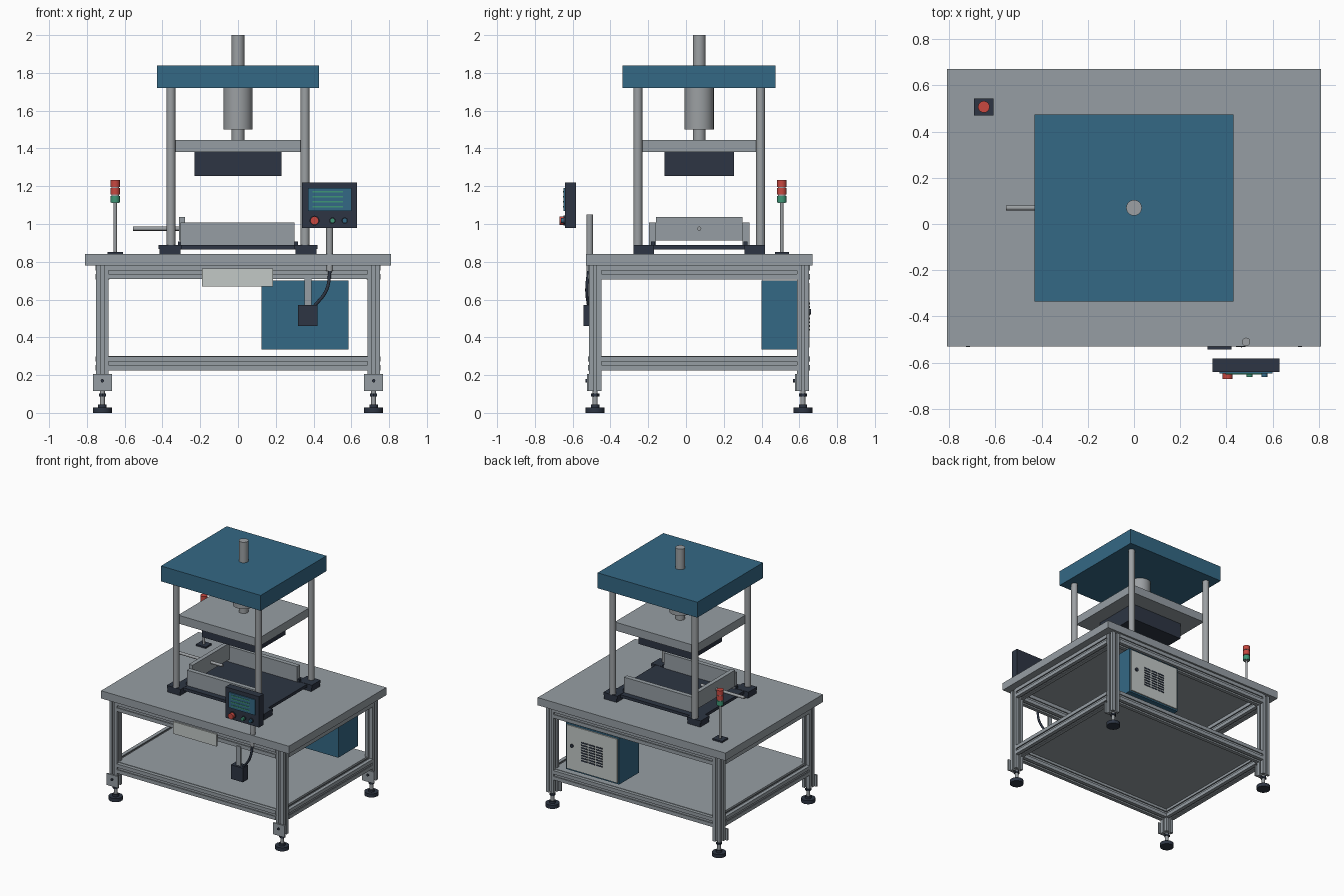
import bpy, bmesh, math
from mathutils import Vector, Matrix

if "Cube" in bpy.data.objects:
    bpy.data.objects.remove(bpy.data.objects["Cube"])


def colour(name, r, g, b):
    m = bpy.data.materials.new(name)
    lin = [((c / 255 + 0.055) / 1.055) ** 2.4 for c in (r, g, b)]
    m.diffuse_color = (*lin, 1)
    m.use_nodes = True
    m.node_tree.nodes["Principled BSDF"].inputs["Base Color"].default_value = m.diffuse_color
    return m


GREY = colour("machine_grey", 150, 158, 164)
STEEL = colour("steel", 156, 160, 163)
BLUE = colour("press_blue", 52, 104, 133)
DARK = colour("dark_slate", 45, 53, 67)
PALE = colour("pale_grey", 194, 200, 198)
RED = colour("signal_red", 200, 72, 64)
GREEN = colour("signal_green", 62, 150, 118)
PY = 0.07          # depth centre of the press


def finish(name, bm, mat):
    """Turn a bmesh into an object, smooth with sharp edges kept."""
    bmesh.ops.recalc_face_normals(bm, faces=bm.faces)
    for f in bm.faces:
        f.smooth = True
    for e in bm.edges:
        e.smooth = e.calc_face_angle(3.2) < math.radians(35)
    me = bpy.data.meshes.new(name)
    bm.to_mesh(me)
    bm.free()
    me.materials.append(mat)
    ob = bpy.data.objects.new(name, me)
    bpy.context.collection.objects.link(ob)
    return ob


def box(name, x, y, z, mat):
    """Box from (min, max) pairs."""
    bm = bmesh.new()
    bmesh.ops.create_cube(bm, size=1)
    for v in bm.verts:
        v.co = Vector([(a + b) / 2 + c * (b - a) for (a, b), c in zip((x, y, z), v.co)])
    return finish(name, bm, mat)


def rod(name, start, end, r, mat, n=24):
    """Cylinder between two points."""
    a, b = Vector(start), Vector(end)
    bm = bmesh.new()
    m = Matrix.Translation((a + b) / 2) @ (b - a).to_track_quat('Z', 'Y').to_matrix().to_4x4()
    bmesh.ops.create_cone(bm, cap_ends=True, segments=n, radius1=r, radius2=r,
                          depth=(b - a).length, matrix=m)
    return finish(name, bm, mat)


def extrusion(name, start, end, size):
    """Slotted aluminium profile between two points."""
    a, b = Vector(start), Vector(end)
    side = [(-.5, -.5), (-.12, -.5), (-.12, -.39), (-.21, -.39), (-.21, -.27),
            (.21, -.27), (.21, -.39), (.12, -.39), (.12, -.5)]
    bm = bmesh.new()
    ring = []
    for k in range(4):
        turn = Matrix.Rotation(k * math.pi / 2, 3, 'Z')
        ring += [bm.verts.new(turn @ Vector((u * size, v * size, 0))) for u, v in side]
    face = bm.faces.new(ring)
    out = bmesh.ops.extrude_face_region(bm, geom=[face])
    top = [g for g in out["geom"] if isinstance(g, bmesh.types.BMVert)]
    bmesh.ops.translate(bm, verts=top, vec=(0, 0, (b - a).length))
    m = Matrix.Translation(a) @ (b - a).to_track_quat('Z', 'Y').to_matrix().to_4x4()
    bmesh.ops.transform(bm, matrix=m, verts=bm.verts)
    return finish(name, bm, GREY)


# Table top and lower shelf
box("table_top", (-.81, .81), (-.53, .67), (.78, .84), GREY)
box("lower_shelf", (-.70, .70), (-.49, .63), (.29, .302), GREY)

# Legs with mounting plates and levelling feet
LX, LY = .718, (-.481, .619)
for x in (-LX, LX):
    for y in LY:
        extrusion("leg", (x, y, .115), (x, y, .78), .065)
        box("foot_plate", (x - .05, x + .05), (y - .043, y - .032), (.115, .205), GREY)
        rod("plate_bolt", (x, y - .043, .17), (x, y - .052, .17), .009, DARK, 12)
        rod("foot_pad", (x, y, 0), (x, y, .028), .05, DARK)
        rod("foot_collar", (x, y, .028), (x, y, .045), .022, DARK)
        rod("foot_stem", (x, y, .045), (x, y, .115), .013, STEEL, 16)
        rod("foot_nut", (x, y, .088), (x, y, .102), .022, DARK, 6)

# Slotted rails between the legs
for z in (.262, .744):
    for y in LY:
        extrusion("long_rail", (-LX + .032, y, z), (LX - .032, y, z), .073)
    for x in (-LX, LX):
        extrusion("side_rail", (x, LY[0] + .032, z), (x, LY[1] - .032, z), .073)

# Press base, columns and corner pads
box("press_base", (-.38, .38), (PY - .31, PY + .31), (.866, .888), DARK)
for sx in (-1, 1):
    for sy in (-1, 1):
        cx, cy = sx * .355, PY + sy * .325
        px = sorted((sx * .42, sx * .30))
        py = sorted((PY + sy * .348, PY + sy * .24))
        box("corner_pad", px, py, (.868, .89), DARK)
        box("corner_foot", (px[0] + .005, px[1] - .005), py, (.84, .868), DARK)
        rod("column", (cx, cy, .888), (cx, cy, 1.72), .024, STEEL)
        box("wall_clip", sorted((sx * .30, sx * .318)),
            sorted((PY + sy * .235, PY + sy * .255)), (.886, .908), DARK)

# Crown, cylinder, moving plate and platen
box("crown", (-.43, .43), (PY - .405, PY + .405), (1.72, 1.84), BLUE)
rod("ram_top", (0, PY, 1.84), (0, PY, 2.0), .034, STEEL)
rod("cylinder", (0, PY, 1.50), (0, PY, 1.72), .077, STEEL, 32)
rod("ram", (0, PY, 1.445), (0, PY, 1.50), .034, STEEL)
box("moving_plate", (-.345, .345), (PY - .315, PY + .315), (1.38, 1.445), GREY)
box("platen", (-.23, .23), (PY - .185, PY + .185), (1.255, 1.38), DARK)

# Open tray with push rod
for s in (-1, 1):
    box("tray_wall", (-.305, .30), sorted((PY + s * .23, PY + s * .265)), (.888, 1.008), GREY)
box("tray_end", (-.312, -.28), (PY - .23, PY + .228), (.912, 1.038), GREY)
rod("push_rod", (-.555, PY, .975), (-.18, PY, .975), .011, STEEL, 16)

# Signal tower
TX, TY = -.65, .507
box("tower_base", (TX - .042, TX + .042), (TY - .037, TY + .037), (.84, .852), DARK)
rod("tower_pole", (TX, TY, .852), (TX, TY, 1.11), .009, STEEL, 16)
rod("tower_core", (TX, TY, 1.11), (TX, TY, 1.225), .021, STEEL)
for z, mat in ((1.113, GREEN), (1.155, RED), (1.196, RED)):
    rod("tower_lamp", (TX, TY, z), (TX, TY, z + .036), .025, mat)

# Control panel
box("panel_case", (.34, .63), (-.64, -.583), (.98, 1.22), DARK)
box("panel_screen", (.37, .60), (-.648, -.639), (1.07, 1.19), BLUE)
for i in range(4):
    z = 1.092 + i * .026
    box("screen_line", (.395, .555), (-.651, -.647), (z - .004, z + .004), GREEN)
for x, r, y, mat in ((.405, .022, -.67, RED), (.50, .013, -.663, GREEN), (.565, .013, -.663, BLUE)):
    rod("button_collar", (x, -.639, 1.018), (x, -.648, 1.018), r + .004, DARK)
    rod("button", (x, -.648, 1.018), (x, y, 1.018), r, mat)
rod("panel_post", (.485, -.51, .75), (.485, -.51, 1.05), .018, STEEL)

# Switch box hung on the front rail, with its cable
box("switch_bracket", (.352, .388), (-.525, -.512), (.55, .72), GREY)
box("switch_box", (.318, .422), (-.543, -.482), (.46, .57), DARK)
cu = bpy.data.curves.new("cable", 'CURVE')
cu.dimensions = '3D'
cu.bevel_depth = .009
cu.bevel_resolution = 2
sp = cu.splines.new('BEZIER')
sp.bezier_points.add(2)
for p, co in zip(sp.bezier_points, ((.488, -.515, .76), (.468, -.525, .65), (.40, -.515, .56))):
    p.co = co
    p.handle_left_type = p.handle_right_type = 'AUTO'
cu.materials.append(DARK)
bpy.context.collection.objects.link(bpy.data.objects.new("cable", cu))

# Front plate
box("front_plate", (-.19, .185), (-.528, -.517), (.67, .765), PALE)

# Electrical cabinet with vented door
box("cabinet", (.125, .585), (.40, .645), (.335, .70), BLUE)
box("cabinet_door", (.137, .573), (.645, .654), (.347, .688), PALE)
rod("door_latch", (.525, .654, .535), (.525, .662, .535), .014, DARK, 16)
for i in range(8):
    for x in (.29, .355, .42):
        z = .44 + i * .02
        box("vent_slot", (x - .027, x + .027), (.653, .657), (z - .005, z + .005), DARK)
